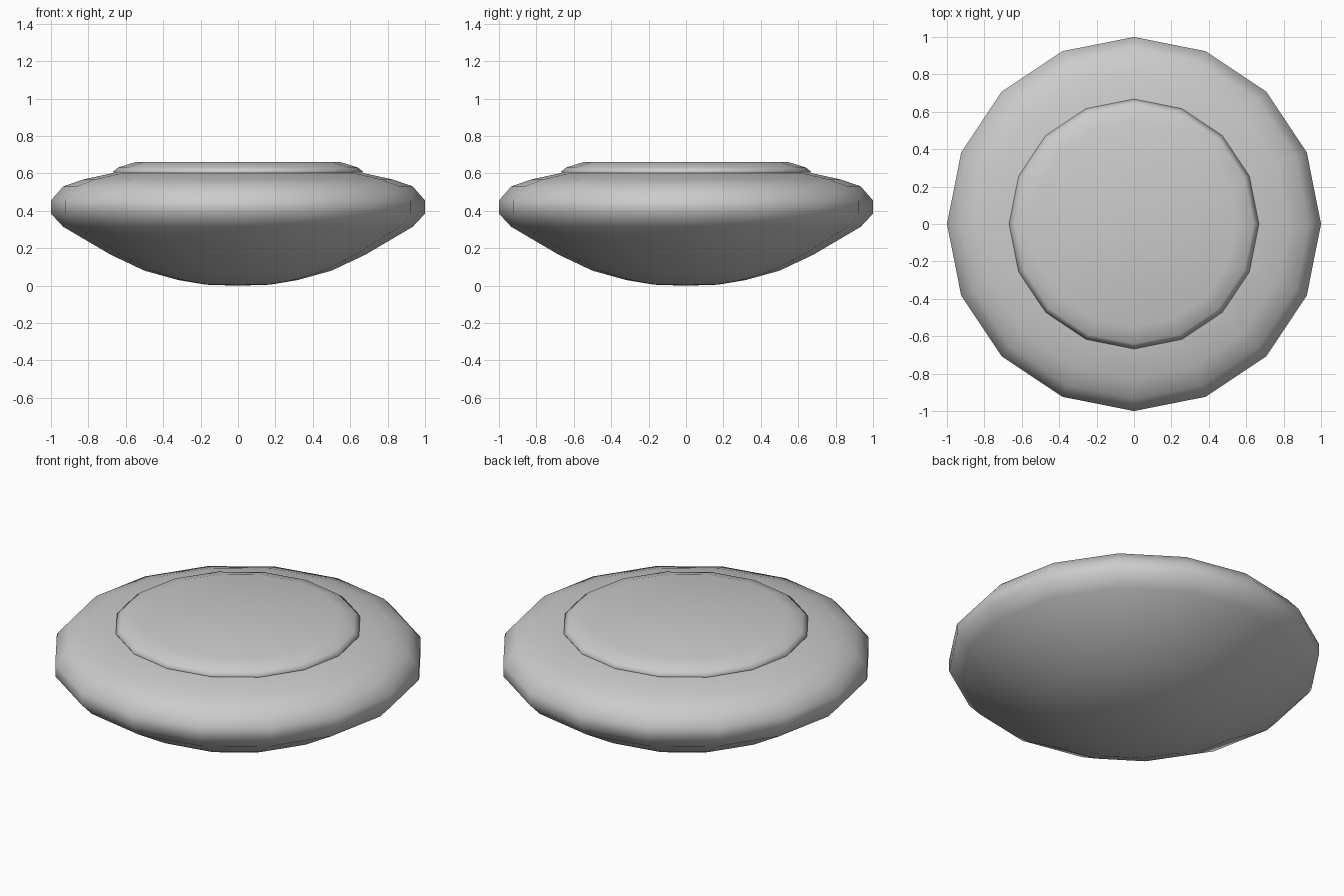
import bpy, bmesh, math

if "Cube" in bpy.data.objects:
    bpy.data.objects.remove(bpy.data.objects["Cube"])

SIDES = 16


def lathe(name, profile, cap_angle=40):
    """Revolve an (r, z) profile around z; radius 0 makes a pole."""
    bm = bmesh.new()
    rings = []
    for r, z in profile:
        if r == 0:
            rings.append([bm.verts.new((0, 0, z))] * SIDES)
        else:
            rings.append([bm.verts.new((r * math.cos(2 * math.pi * i / SIDES),
                                        r * math.sin(2 * math.pi * i / SIDES), z))
                          for i in range(SIDES)])
    for a, b in zip(rings, rings[1:]):
        for i in range(SIDES):
            j = (i + 1) % SIDES
            quad = [a[i], a[j], b[j], b[i]]
            bm.faces.new(list(dict.fromkeys(quad)))
    bmesh.ops.recalc_face_normals(bm, faces=bm.faces)
    mesh = bpy.data.meshes.new(name)
    bm.to_mesh(mesh)
    bm.free()
    obj = bpy.data.objects.new(name, mesh)
    bpy.context.collection.objects.link(obj)
    for p in mesh.polygons:
        p.use_smooth = True
    return obj


# Rounded saucer body
lathe("saucer_body", [
    (0, 0), (0.17, 0.005), (0.32, 0.03), (0.50, 0.08), (0.68, 0.165),
    (0.935, 0.315), (1.0, 0.385), (1.0, 0.455), (0.935, 0.53),
    (0.83, 0.567), (0.66, 0.604), (0, 0.61)])

# Low raised disc on top
lathe("top_disc", [
    (0, 0.595), (0.66, 0.595), (0.668, 0.61), (0.64, 0.632),
    (0.55, 0.66), (0, 0.662)])
